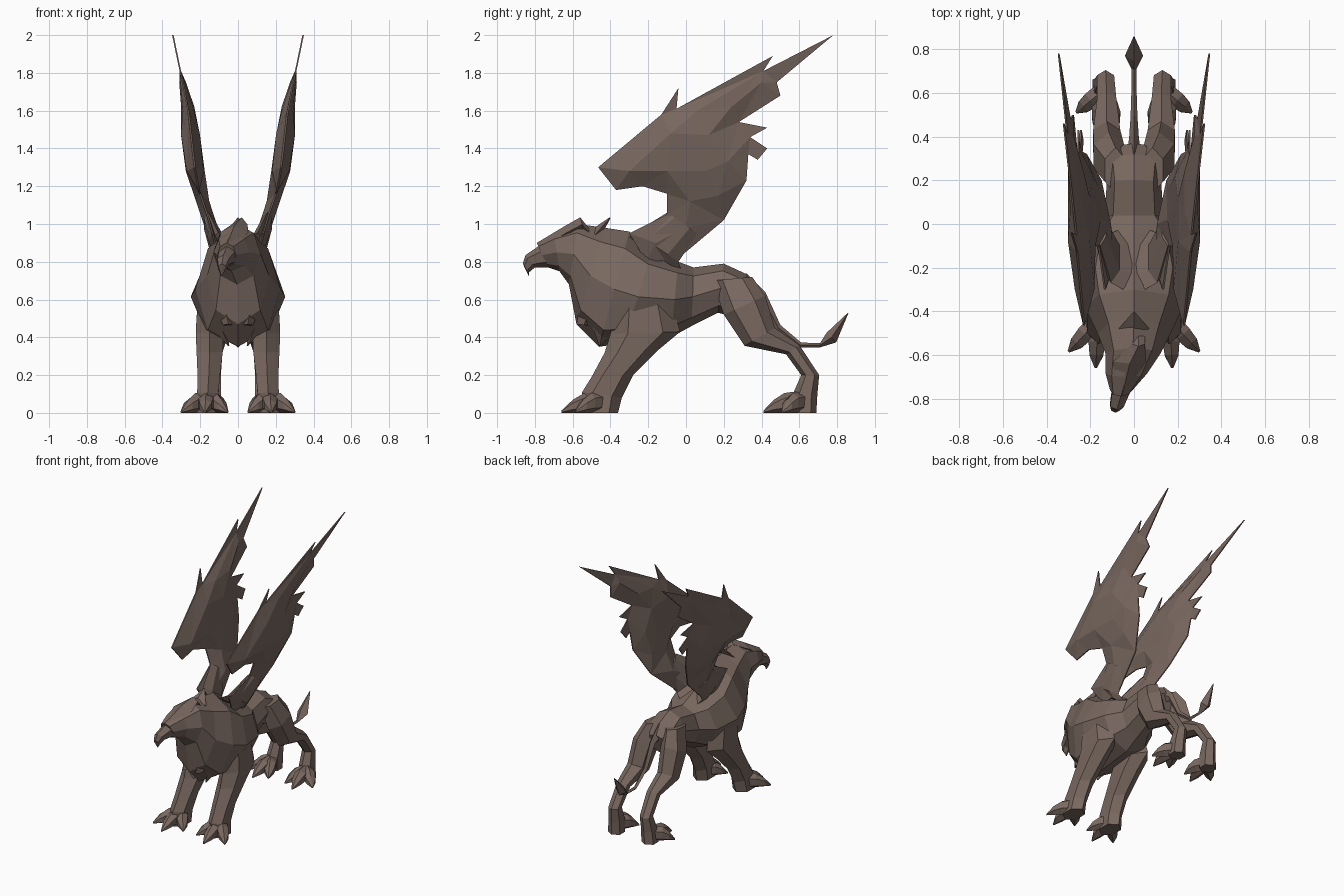
import bpy, bmesh, math
from mathutils import Vector, Matrix
from mathutils.geometry import delaunay_2d_cdt

brown = bpy.data.materials.new("warm brown")
brown.diffuse_color = (0.19, 0.138, 0.115, 1)


def finish(bm, name, mirror=False):
    bmesh.ops.recalc_face_normals(bm, faces=bm.faces[:])
    me = bpy.data.meshes.new(name)
    bm.to_mesh(me)
    bm.free()
    me.materials.append(brown)
    ob = bpy.data.objects.new(name, me)
    bpy.context.collection.objects.link(ob)
    if mirror:
        ob.modifiers.new("mirror", "MIRROR").use_mirror_merge = False
    return ob


def loft(bm, sections, n=8, mat=None):
    """Section: y,z of one edge, y,z of the opposite edge, half width, centre x."""
    rings = []
    for ya, za, yb, zb, w, x in sections:
        a, b = Vector((x, ya, za)), Vector((x, yb, zb))
        mid, half = (a + b) / 2, (a - b) / 2
        ring = []
        for i in range(n):
            t = 2 * math.pi * i / n
            p = mid + half * math.cos(t) + Vector((w * math.sin(t), 0, 0))
            ring.append(bm.verts.new(mat @ p if mat else p))
        rings.append(ring)
    for r, s in zip(rings, rings[1:]):
        for i in range(n):
            j = (i + 1) % n
            bm.faces.new((r[i], r[j], s[j], s[i]))
    bm.faces.new(rings[0])
    bm.faces.new(rings[-1])


def part(name, sections, n=8, mirror=False):
    bm = bmesh.new()
    loft(bm, sections, n)
    return finish(bm, name, mirror)


def paws(name, ankle, tips):
    """Clawed toes spreading from the ankle to each tip."""
    bm = bmesh.new()
    for tx, ty in tips:
        d = Vector((tx - ankle[0], ty - ankle[1]))
        L = d.length
        m = Matrix.Translation((ankle[0], ankle[1], 0)) @ Matrix.Rotation(
            math.atan2(d.y, d.x) - math.pi / 2, 4, 'Z')
        loft(bm, [(-.02, .12, -.02, .0, .045, 0), (L * .45, .105, L * .45, .0, .045, 0),
                  (L * .72, .07, L * .75, .0, .036, 0), (L, .012, L, .0, .006, 0)], 6, m)
    finish(bm, name, True)


# torso, neck and head in one loft, head turned to one side
part("body", [
    (-.79, .90, -.73, .77, .05, -.06), (-.70, .95, -.67, .75, .095, -.035),
    (-.57, 1.0, -.62, .68, .125, -.005), (-.43, .98, -.58, .47, .165, 0),
    (-.30, .96, -.46, .35, .225, 0), (-.18, .86, -.33, .37, .25, 0),
    (-.04, .80, -.08, .40, .215, 0), (.04, .77, .03, .46, .135, 0),
    (.20, .79, .17, .53, .125, 0), (.32, .735, .25, .51, .14, 0),
    (.37, .67, .32, .52, .07, 0)])

# hooked beak
part("beak", [
    (-.77, .89, -.72, .77, .05, -.055), (-.85, .835, -.80, .77, .036, -.078),
    (-.864, .79, -.83, .745, .022, -.085), (-.835, .728, -.83, .728, .003, -.087)], 6)

# head crest and neck tuft
part("head_crest", [
    (-.79, .90, -.72, .86, .03, -.055), (-.64, .99, -.62, .92, .075, -.02),
    (-.56, 1.035, -.54, .96, .03, .02), (-.50, .96, -.50, .92, .03, .02)], 4)
part("neck_tuft", [(-.50, .97, -.46, .92, .07, 0), (-.405, 1.035, -.40, 1.03, .004, 0)], 4)

# chest feathers
part("chest_feathers", [
    (-.55, .64, -.40, .64, .06, .09), (-.58, .47, -.50, .46, .03, .05)], 4, True)
part("chest_tuft", [
    (-.50, .62, -.34, .62, .06, .13), (-.51, .50, -.36, .46, .05, .11),
    (-.46, .355, -.45, .355, .004, .05)], 4, True)

# front legs
part("front_leg", [
    (-.36, .64, -.10, .66, .07, .15), (-.40, .42, -.03, .43, .085, .15),
    (-.43, .32, -.15, .33, .08, .15), (-.50, .19, -.28, .20, .068, .155),
    (-.55, .11, -.34, .08, .065, .16), (-.55, .0, -.36, .0, .07, .165)], 6, True)
paws("front_paw", (.165, -.44), [(.055, -.575), (.175, -.66), (.30, -.585)])

# hind legs
part("hind_leg", [
    (.14, .70, .35, .72, .055, .085), (.20, .52, .42, .62, .08, .115),
    (.31, .355, .47, .45, .072, .125), (.53, .31, .60, .36, .05, .125),
    (.61, .20, .705, .20, .045, .13), (.57, .11, .695, .09, .052, .135),
    (.57, .0, .69, .0, .058, .14)], 6, True)
paws("hind_paw", (.145, .61), [(.07, .46), (.165, .41), (.265, .51)])

# tail with leaf tip
part("tail", [
    (.32, .74, .27, .62, .035, 0), (.42, .64, .38, .60, .022, 0),
    (.50, .465, .475, .44, .016, 0), (.61, .372, .60, .345, .012, 0),
    (.71, .37, .71, .347, .012, 0), (.745, .425, .795, .373, .042, 0),
    (.857, .53, .86, .528, .002, 0)], 4)

# shoulder ridges carrying the wings
part("wing_shoulder", [
    (-.30, .93, -.02, .74, .06, .05), (-.27, .955, -.04, .80, .045, .105),
    (-.10, 1.06, .06, .95, .03, .155)], 6, True)

# wings: feathered outline (y, z) and interior points (y, z, half thickness)
OUTLINE = [(-.21, .80), (-.30, .95), (-.10, 1.05), (-.10, 1.16), (-.23, 1.20), (-.37, 1.18),
           (-.465, 1.30), (-.13, 1.58), (-.04, 1.72), (-.05, 1.61), (.46, 1.89), (.41, 1.81),
           (.78, 2.0), (.48, 1.75), (.50, 1.68), (.28, 1.54), (.43, 1.51), (.34, 1.46),
           (.43, 1.40), (.38, 1.34), (.33, 1.37), (.32, 1.23), (.20, 1.02), (-.05, .81)]
CORE = [(-.16, .90, .03), (0, .98, .035), (.02, 1.12, .035), (.17, 1.15, .035), (-.30, 1.28, .045),
        (-.10, 1.28, .05), (.10, 1.28, .05), (.22, 1.33, .045), (-.08, 1.48, .05),
        (.12, 1.47, .05), (.06, 1.60, .03), (.24, 1.62, .035), (.40, 1.75, .018)]
LEAN = [(.75, .09), (1.0, .145), (1.2, .215), (1.45, .25), (1.6, .262), (2.01, .347)]


def lean(z):
    for (z0, x0), (z1, x1) in zip(LEAN, LEAN[1:]):
        if z <= z1:
            return x0 + (x1 - x0) * (z - z0) / (z1 - z0)


n = len(OUTLINE)
pts = [Vector(p) for p in OUTLINE] + [Vector(p[:2]) for p in CORE]
thick = [.004] * n + [p[2] for p in CORE]
edges = [(i, (i + 1) % n) for i in range(n)]
co, _, tris, orig, _, _ = delaunay_2d_cdt(pts, edges, [], 1, 1e-5)
index = {o[0]: k for k, o in enumerate(orig) if o}
bm = bmesh.new()
sides = []
for s in (-1, 1):
    vs = [bm.verts.new((lean(c.y) + s * (thick[o[0]] if o else .004), c.x, c.y))
          for c, o in zip(co, orig)]
    for t in tris:
        bm.faces.new([vs[k] for k in t])
    sides.append(vs)
for a, b in edges:
    a, b = index[a], index[b]
    bm.faces.new((sides[0][a], sides[0][b], sides[1][b], sides[1][a]))
finish(bm, "wing", True)
